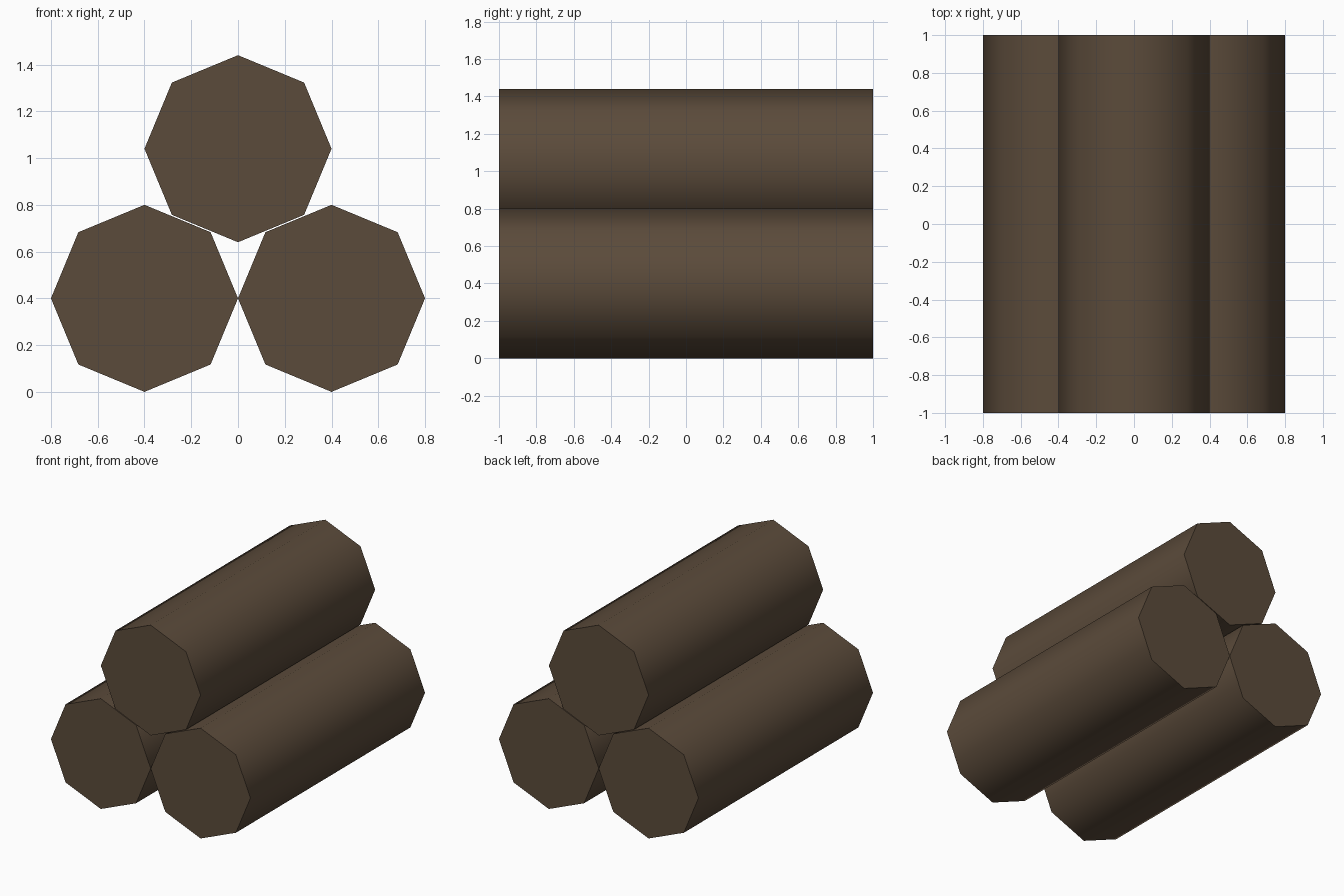
import bpy
import math

if "Cube" in bpy.data.objects:
    bpy.data.objects.remove(bpy.data.objects["Cube"])

RADIUS = 0.4
LENGTH = 2.0

bark = bpy.data.materials.new("brown_bark")
bark.diffuse_color = (0.105, 0.070, 0.043, 1.0)
bark.use_nodes = True
bark.node_tree.nodes["Principled BSDF"].inputs["Base Color"].default_value = bark.diffuse_color


def add_log(name, x, z):
    # eight-sided log lying along y, corners on the x and z axes
    bpy.ops.mesh.primitive_cylinder_add(
        vertices=8, radius=RADIUS, depth=LENGTH,
        location=(x, 0, z), rotation=(math.pi / 2, 0, 0))
    log = bpy.context.object
    log.name = name
    log.data.materials.append(bark)
    # smooth round the sides, sharp at the end caps
    bpy.ops.object.shade_smooth_by_angle(angle=math.radians(60))


# two logs side by side, one resting on top
add_log("left_log", -RADIUS, RADIUS)
add_log("right_log", RADIUS, RADIUS)
add_log("top_log", 0, 1.04)
